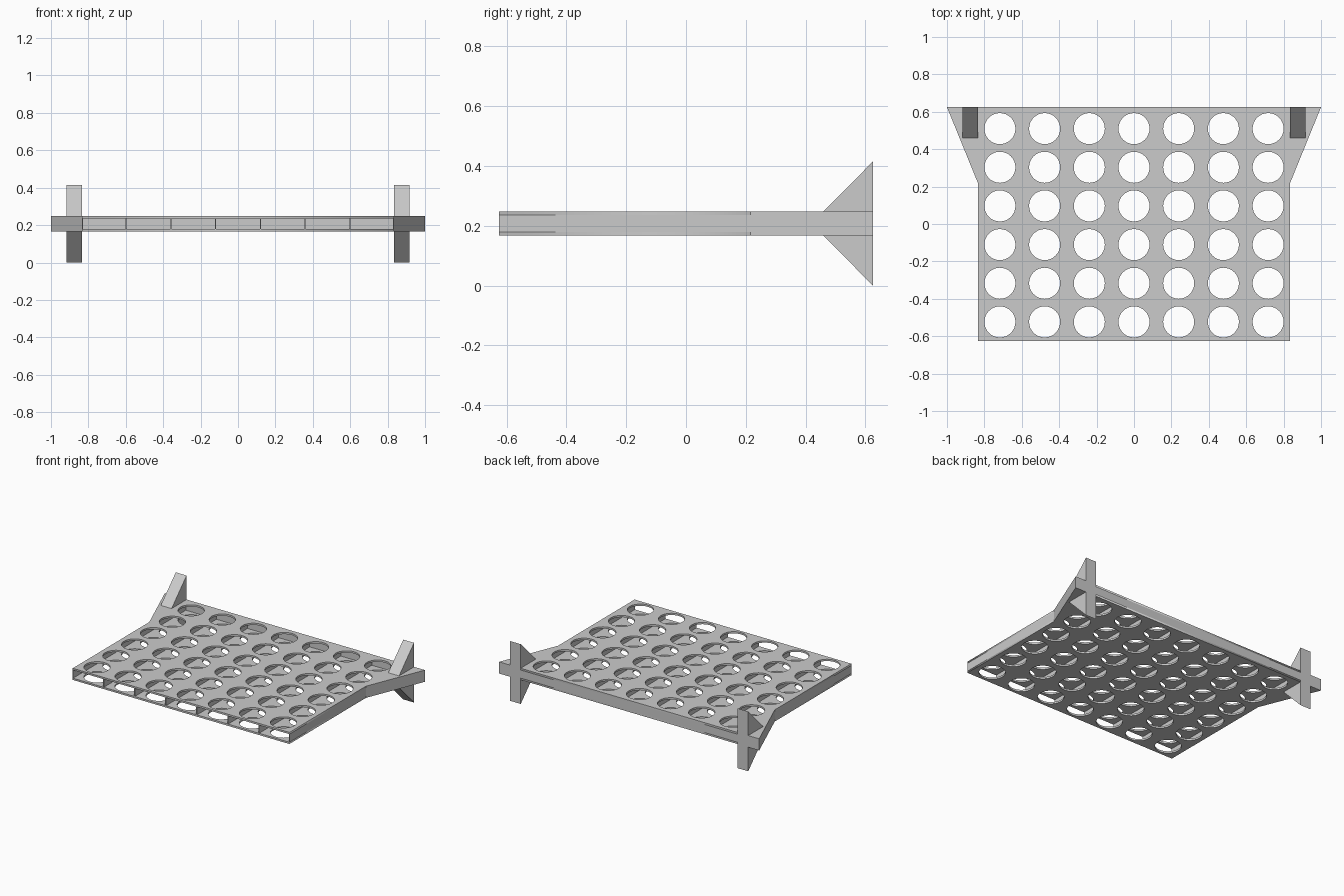
import bpy, bmesh
from math import cos, sin, pi

if "Cube" in bpy.data.objects:
    bpy.data.objects.remove(bpy.data.objects["Cube"])

W, D = 0.833, 0.625            # half width and half depth of the board
Z0, Z1 = 0.167, 0.248          # board underside and top
SKIN = 0.0125                  # plate thickness
PX, PY, R = 0.239, 0.2067, 0.083   # hole spacing and radius
ROW0 = 0.51
COLS, ROWS, SEG = 7, 6, 32


def prism(name, pts, vec):
    """Extrude a closed 3D polygon along vec."""
    bm = bmesh.new()
    face = bm.faces.new([bm.verts.new(p) for p in pts])
    ext = bmesh.ops.extrude_face_region(bm, geom=[face])
    verts = [v for v in ext["geom"] if isinstance(v, bmesh.types.BMVert)]
    bmesh.ops.translate(bm, verts=verts, vec=vec)
    bmesh.ops.recalc_face_normals(bm, faces=bm.faces)
    me = bpy.data.meshes.new(name)
    bm.to_mesh(me)
    bm.free()
    ob = bpy.data.objects.new(name, me)
    bpy.context.collection.objects.link(ob)
    return ob


def box(name, x0, x1, y0, y1, z0, z1):
    return prism(name, [(x0, y0, z0), (x1, y0, z0), (x1, y1, z0), (x0, y1, z0)],
                 (0, 0, z1 - z0))


def perforated_plate(name, z):
    """Filled 2D curve: rectangle with a grid of round holes."""
    cu = bpy.data.curves.new(name, 'CURVE')
    cu.dimensions = '2D'
    cu.fill_mode = 'BOTH'
    cu.extrude = SKIN / 2

    def loop(pts):
        sp = cu.splines.new('POLY')
        sp.points.add(len(pts) - 1)
        for p, (x, y) in zip(sp.points, pts):
            p.co = (x, y, 0, 1)
        sp.use_cyclic_u = True

    loop([(-W, -D), (W, -D), (W, D), (-W, D)])
    for i in range(COLS):
        for j in range(ROWS):
            cx, cy = (i - (COLS - 1) / 2) * PX, ROW0 - j * PY
            loop([(cx + R * cos(2 * pi * k / SEG), cy + R * sin(2 * pi * k / SEG))
                  for k in range(SEG)])
    ob = bpy.data.objects.new(name, cu)
    ob.location.z = z
    bpy.context.collection.objects.link(ob)
    bpy.ops.object.select_all(action='DESELECT')
    ob.select_set(True)
    bpy.context.view_layer.objects.active = ob
    bpy.ops.object.convert(target='MESH')


# two perforated faces of the hollow board
perforated_plate("upper_plate", Z1 - SKIN / 2)
perforated_plate("lower_plate", Z0 + SKIN / 2)

# thin dividers between the seven slots, and the closed back end
for i in range(COLS - 1):
    x = (i - (COLS - 2) / 2) * PX
    box("slot_divider", x - 0.003, x + 0.003, -D, D - SKIN, Z0 + SKIN, Z1 - SKIN)
box("back_wall", -W, W, D - SKIN, D, Z0 + SKIN, Z1 - SKIN)

for s in (-1, 1):
    # thin outer side wall
    xs = sorted((s * W, s * (W - 0.003)))
    box("side_wall", *xs, -D, D - SKIN, Z0 + SKIN, Z1 - SKIN)
    # tapered wing
    prism("side_wing", [(s * W, 0.215, Z0), (s * 1.0, D, Z0), (s * W, D, Z0)],
          (0, 0, Z1 - Z0))
    # triangular feet above and below each wing
    for name, za, zb in (("upper_foot", Z1, 0.415), ("lower_foot", Z0, 0.0)):
        prism(name, [(s * W, 0.46, za), (s * W, D, za), (s * W, D, zb)],
              (s * 0.083, 0, 0))
